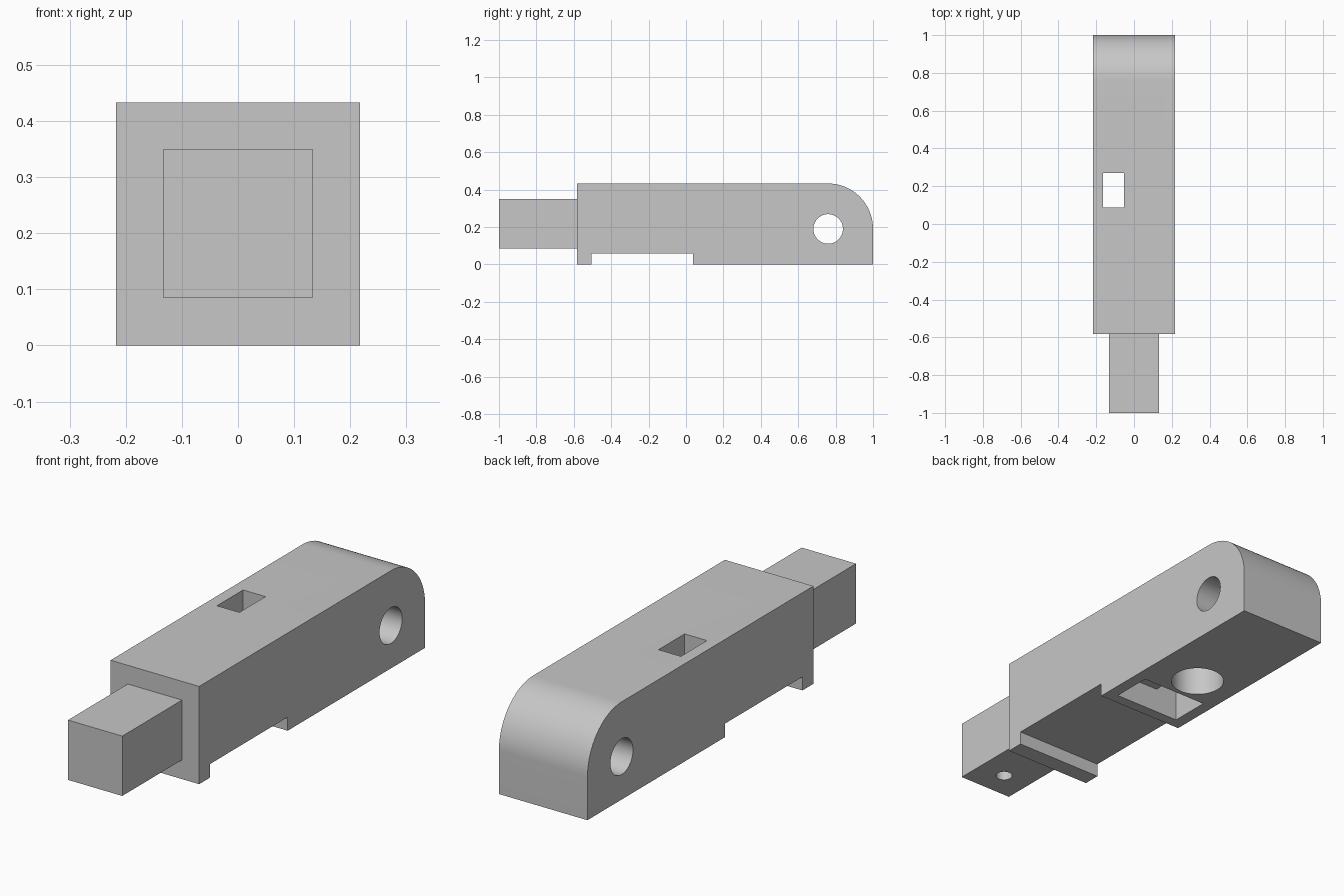
import bpy, bmesh, math
from mathutils import Matrix, Vector

if "Cube" in bpy.data.objects:
    bpy.data.objects.remove(bpy.data.objects["Cube"], do_unlink=True)

GREY = (0.57, 0.57, 0.57, 1)
grey = bpy.data.materials.new("plain grey")
grey.use_nodes = True
grey.diffuse_color = GREY
grey.node_tree.nodes["Principled BSDF"].inputs["Base Color"].default_value = GREY


def finish(name, bm):
    bmesh.ops.recalc_face_normals(bm, faces=bm.faces)
    mesh = bpy.data.meshes.new(name)
    bm.to_mesh(mesh)
    bm.free()
    mesh.materials.append(grey)
    ob = bpy.data.objects.new(name, mesh)
    bpy.context.collection.objects.link(ob)
    return ob


def box(name, x0, x1, y0, y1, z0, z1):
    bm = bmesh.new()
    size = Matrix.Diagonal((x1 - x0, y1 - y0, z1 - z0, 1))
    mid = Matrix.Translation(((x0 + x1) / 2, (y0 + y1) / 2, (z0 + z1) / 2))
    bmesh.ops.create_cube(bm, size=1, matrix=mid @ size)
    return finish(name, bm)


def rod(name, centre, radius, length, axis):
    bm = bmesh.new()
    turn = Vector((0, 0, 1)).rotation_difference(Vector(axis)).to_matrix().to_4x4()
    bmesh.ops.create_cone(bm, cap_ends=True, segments=64, radius1=radius, radius2=radius,
                          depth=length, matrix=Matrix.Translation(centre) @ turn)
    return finish(name, bm)


def select(ob):
    bpy.ops.object.select_all(action="DESELECT")
    ob.select_set(True)
    bpy.context.view_layer.objects.active = ob


def cut(ob, cutters):
    select(ob)
    for cutter in cutters:
        cutter.hide_render = True
        mod = ob.modifiers.new("cut", "BOOLEAN")
        mod.operation, mod.solver, mod.object = "DIFFERENCE", "EXACT", cutter
        bpy.ops.object.modifier_apply(modifier=mod.name)
        bpy.data.objects.remove(cutter, do_unlink=True)
    bpy.ops.object.shade_smooth_by_angle(angle=math.radians(30))


HALF, TOP, FRONT = 0.217, 0.433, -0.582
PIVOT_Y, PIVOT_Z = 0.76, 0.19

# Body: side profile with a rounded upper back corner and a shallow step underneath
profile = [(FRONT, TOP), (FRONT, 0), (-0.505, 0), (-0.505, 0.06), (0.038, 0.06), (0.038, 0), (1, 0)]
for i in range(25):
    a = math.pi / 2 * i / 24
    profile.append((PIVOT_Y + (1 - PIVOT_Y) * math.cos(a),
                    PIVOT_Z + (TOP - PIVOT_Z) * math.sin(a)))
bm = bmesh.new()
side = bm.faces.new([bm.verts.new((-HALF, y, z)) for y, z in profile])
swept = bmesh.ops.extrude_face_region(bm, geom=[side])["geom"]
bmesh.ops.translate(bm, vec=(2 * HALF, 0, 0),
                    verts=[v for v in swept if isinstance(v, bmesh.types.BMVert)])
body = finish("body", bm)

# Pivot hole, blind round socket, wide pocket and the slot rising from it
cut(body, [
    rod("pivot_cutter", (0, PIVOT_Y, PIVOT_Z), 0.079, 1, (1, 0, 0)),
    rod("socket_cutter", (-0.02, 0.403, 0.1), 0.113, 0.4, (0, 0, 1)),
    box("pocket_cutter", -0.164, 0.164, 0.087, 0.27, -0.1, 0.112),
    box("slot_cutter", -0.164, -0.054, 0.087, 0.27, 0.05, 0.6),
])

# Square tenon at the front with a small blind hole underneath
tenon = box("front_tenon", -0.133, 0.133, -1, FRONT, 0.085, 0.35)
cut(tenon, [rod("tenon_hole_cutter", (0, -0.874, 0.1), 0.035, 0.24, (0, 0, 1))])
